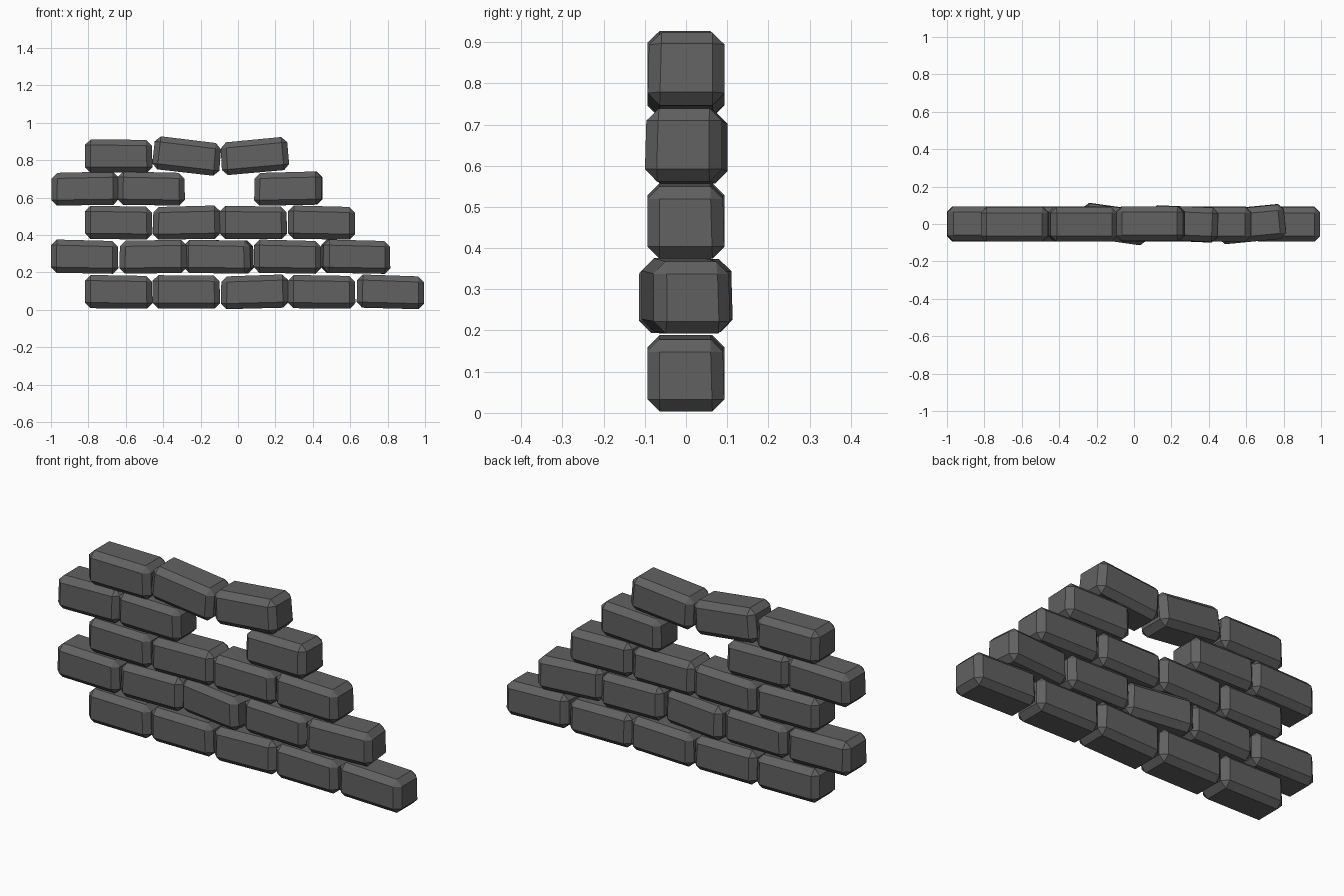
import bpy, bmesh
from math import radians
from mathutils import Euler

if "Cube" in bpy.data.objects:
    bpy.data.objects.remove(bpy.data.objects["Cube"])

stone = bpy.data.materials.new("dark grey stone")
stone.diffuse_color = (0.12, 0.12, 0.12, 1)
stone.use_nodes = True
stone.node_tree.nodes["Principled BSDF"].inputs["Base Color"].default_value = stone.diffuse_color

# Shared brick: a slightly skewed, chamfered block
LENGTH, DEPTH, HEIGHT = 0.362, 0.188, 0.178


def make_brick_mesh():
    mesh = bpy.data.meshes.new("brick")
    bm = bmesh.new()
    bmesh.ops.create_cube(bm, size=1)
    for v in bm.verts:
        x, y, z = v.co.x, v.co.y, v.co.z
        v.co = (x * LENGTH, y * DEPTH, z * HEIGHT)
        if z > 0 and x > 0:          # worn upper right end
            v.co.x -= 0.006
            v.co.z -= 0.003
        if z > 0 and y > 0:          # worn upper back edge
            v.co.y -= 0.005
    bmesh.ops.bevel(bm, geom=bm.edges[:], offset=0.03, offset_type='OFFSET',
                    segments=1, profile=0.5, affect='EDGES')
    bm.to_mesh(mesh)
    bm.free()
    mesh.materials.append(stone)
    return mesh


brick = make_brick_mesh()

# Courses from the ground up: height, then (centre x, tilt, yaw, half turn)
courses = [
    (0.096, [(-0.637, -0.5, 0, 0), (-0.275, 0, 0, 0), (0.088, 1.5, 0, 1),
             (0.448, -0.5, 0, 0), (0.817, -1.5, 0, 0)]),
    (0.284, [(-0.819, -1, 0, 0), (-0.455, 0.5, 0, 1), (-0.102, -0.5, -8, 0),
             (0.266, -1, 0, 0), (0.63, -1, 5.5, 0)]),
    (0.466, [(-0.637, -0.5, 0, 0), (-0.276, 1, 0, 1), (0.083, 0, 0, 0),
             (0.448, -1, 0, 0)]),
    (0.648, [(-0.819, 0.8, 0, 1), (-0.463, -0.8, 0, 0), (0.268, 1, -2.5, 1)]),
    (0.822, [(-0.637, 0, 0, 0), (-0.272, -6.5, 0, 0), (0.088, 5, 0, 1)]),
]

for row, (z, bricks) in enumerate(courses, 1):
    for col, (x, tilt, yaw, turned) in enumerate(bricks, 1):
        ob = bpy.data.objects.new(f"brick_row{row}_{col}", brick)
        bpy.context.collection.objects.link(ob)
        ob.location = (x, 0, z)
        sign = 1 if turned else -1
        ob.rotation_euler = Euler((0, radians(sign * tilt),
                                   radians(yaw + 180 * turned)), 'XYZ')
